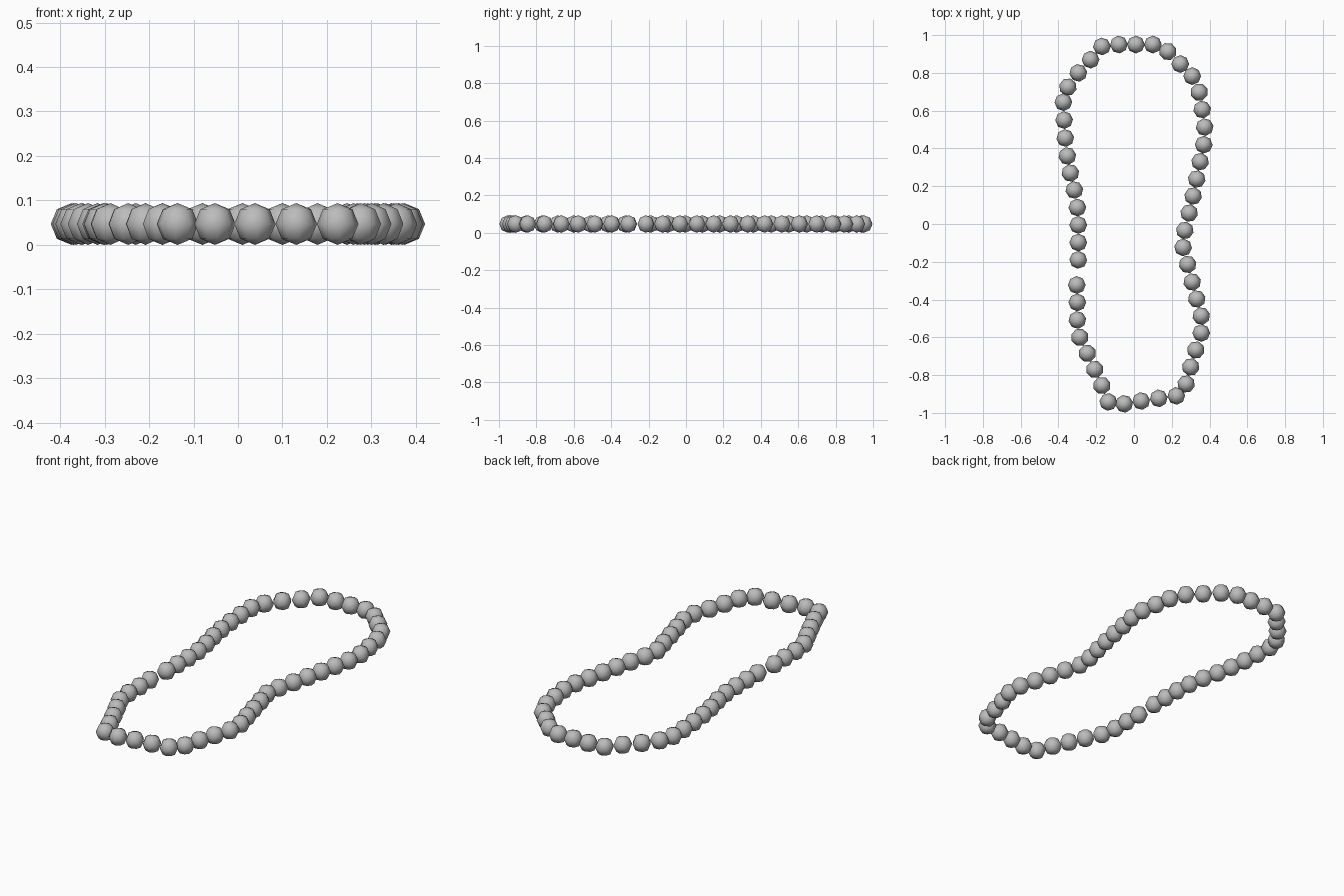
import bpy, math
from mathutils import Matrix, Vector

if "Cube" in bpy.data.objects:
    bpy.data.objects.remove(bpy.data.objects["Cube"])

RADIUS = 0.047

# Bead centres around the loop, in hundredths (x, y)
PATH = [
    (10, 95), (1, 95), (-8, 95), (-17, 94), (-23, 87), (-29.5, 80), (-35, 72.5),
    (-37.4, 64.5), (-37, 55), (-36.4, 45.5), (-35.3, 36), (-33.7, 27), (-31.6, 18),
    (-30, 8.7), (-29.5, -.5), (-29.5, -9.8), (-29.5, -19), (-30.3, -32.3),
    (-30, -41.5), (-30, -50.8), (-28.7, -60), (-24.7, -68.5), (-20.8, -77),
    (-17, -85.5), (-13.6, -94.2), (-5.2, -95.2), (3.8, -93.7), (13.1, -92.3),
    (22.4, -91), (27.6, -84.7), (30, -75.7), (32.7, -66.7), (35.6, -57.7),
    (35.6, -48.7), (33.2, -39.7), (30.8, -30.7), (28.4, -21.4), (26, -12.4),
    (26.9, -3.4), (29.2, 5.8), (31.3, 14.8), (33.2, 23.8), (35, 33), (36.9, 42),
    (37.4, 51.3), (36.1, 60.6), (34.5, 69.8), (30.8, 78.3), (24.5, 84.7), (17.9, 91.3),
]

grey = bpy.data.materials.new("bead grey")
grey.diffuse_color = (0.5, 0.5, 0.5, 1)
grey.use_nodes = True
grey.node_tree.nodes["Principled BSDF"].inputs["Base Color"].default_value = grey.diffuse_color

# One faceted, smooth-shaded bead shared by the whole string
bpy.ops.mesh.primitive_uv_sphere_add(segments=8, ring_count=4, radius=RADIUS)
first = bpy.context.object
bpy.ops.object.shade_smooth()
bead_mesh = first.data
bead_mesh.name = "bead"
bead_mesh.materials.append(grey)
bpy.data.objects.remove(first)

# String the beads around the loop, each turned along the path
points = [Vector((x / 100, y / 100, RADIUS)) for x, y in PATH]
for i, p in enumerate(points):
    along = points[(i + 1) % len(points)] - p
    bead = bpy.data.objects.new(f"bead_{i + 1:02d}", bead_mesh)
    bead.matrix_world = Matrix.Translation(p) @ Matrix.Rotation(math.atan2(along.y, along.x), 4, 'Z')
    bpy.context.collection.objects.link(bead)
